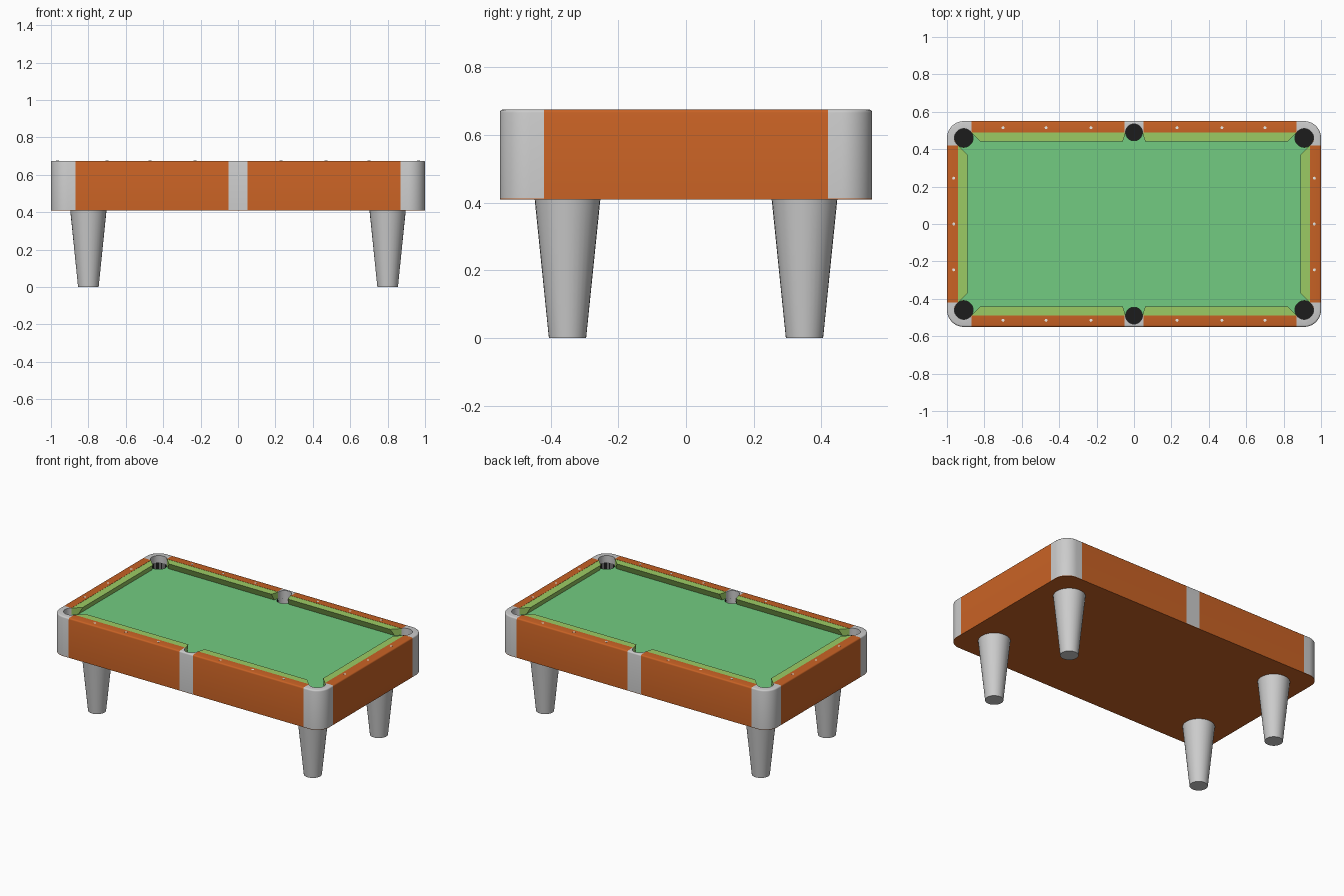
import bpy, bmesh
from math import cos, sin, radians

if "Cube" in bpy.data.objects:
    bpy.data.objects.remove(bpy.data.objects["Cube"])

BASE, BODY, BED, TOP = 0.41, 0.413, 0.63, 0.675
CORNER, CORNER_R = (0.91, 0.46), 0.05      # corner pocket
SIDE, SIDE_R = (0.0, 0.49), 0.045          # side pocket


def material(name, rgb):
    m = bpy.data.materials.new(name)
    m.diffuse_color = (*rgb, 1)
    m.use_nodes = True
    m.node_tree.nodes["Principled BSDF"].inputs["Base Color"].default_value = m.diffuse_color
    return m


WOOD = material("orange_wood", (0.58, 0.122, 0.018))
CLOTH = material("green_cloth", (0.17, 0.6, 0.22))
LIME = material("lime_cushion", (0.33, 0.6, 0.127))
BLACK = material("pocket_black", (0.012, 0.012, 0.012))
WHITE = material("marker_white", (0.85, 0.83, 0.78))


def arc(c, r, a0, a1, n=16):
    return [(c[0] + r * cos(radians(a0 + (a1 - a0) * i / n)),
             c[1] + r * sin(radians(a0 + (a1 - a0) * i / n))) for i in range(n + 1)]


def flip(points, sx, sy):
    return [(x * sx, y * sy) for x, y in points]


def finish(name, bm, mat):
    me = bpy.data.meshes.new(name)
    bm.to_mesh(me)
    bm.free()
    if mat:
        me.materials.append(mat)
    ob = bpy.data.objects.new(name, me)
    bpy.context.collection.objects.link(ob)
    return ob


def prism(name, outline, z0, z1, mat=None, lower=None, rounded=0):
    """Extrude an outline; the first `rounded` points get a rounded top edge."""
    bm = bmesh.new()
    top = [bm.verts.new((x, y, z1)) for x, y in outline]
    bot = [bm.verts.new((x, y, z0)) for x, y in (lower or outline)]
    n = len(top)
    bm.faces.new(top)
    bm.faces.new(bot[::-1])
    for i in range(n):
        j = (i + 1) % n
        bm.faces.new((top[j], top[i], bot[i], bot[j]))
    bmesh.ops.recalc_face_normals(bm, faces=bm.faces)
    if rounded:
        edges = [bm.edges.get((top[i], top[i + 1])) for i in range(rounded - 1)]
        bmesh.ops.bevel(bm, geom=edges, offset=0.009, segments=3, profile=0.5,
                        affect='EDGES')
    return finish(name, bm, mat)


def cone(name, x, y, z0, z1, r0, r1, mat=None, n=32, cup=False):
    bm = bmesh.new()
    bmesh.ops.create_cone(bm, cap_ends=True, segments=n, radius1=r0, radius2=r1,
                          depth=z1 - z0)
    bmesh.ops.translate(bm, verts=bm.verts, vec=(x, y, (z0 + z1) / 2))
    if cup:  # open top, facing inwards
        lid = [f for f in bm.faces if f.normal.z > 0.9]
        bmesh.ops.delete(bm, geom=lid, context='FACES_ONLY')
        bmesh.ops.reverse_faces(bm, faces=bm.faces)
    return finish(name, bm, mat)


QUADS = [(1, 1, "back_right"), (-1, 1, "back_left"),
         (-1, -1, "front_left"), (1, -1, "front_right")]

# Underside panel with rounded corners
round_corner = arc((0.91, 0.46), 0.09, 0, 90, 12)
panel = []
for sx, sy, _ in QUADS:
    pts = flip(round_corner, sx, sy)
    panel += pts if sx * sy > 0 else pts[::-1]
prism("underside_panel", panel, BASE, BODY, WOOD)

# Playing bed with pocket bites
bite = arc(CORNER, CORNER_R, -53.13, -216.87)
half_side = arc(SIDE, SIDE_R, -0.01, -90, 10)
bed = []
for sx, sy, _ in QUADS:
    pts = flip(bite + half_side[:-1], sx, sy)
    if sx * sy < 0:
        pts = pts[::-1]
    bed += pts
    if sx * sy > 0:
        bed.append((0, sy * (SIDE[1] - SIDE_R)))
prism("playing_bed", bed, BED - 0.03, BED, CLOTH)

for sx, sy, tag in QUADS:
    # Legs
    cone(tag + "_leg", 0.8 * sx, 0.35 * sy, 0, BASE, 0.055, 0.097)
    # Corner castings and pocket cups
    outer = [(1, 0.42)] + round_corner + [(0.87, 0.55)]
    prism(tag + "_corner_cap",
          flip(outer + arc(CORNER, CORNER_R, 143.13, -53.13, 20), sx, sy),
          BODY, TOP, rounded=len(outer))
    cone(tag + "_pocket", CORNER[0] * sx, CORNER[1] * sy, 0.53, BED - 0.002,
         CORNER_R, CORNER_R, BLACK, cup=True)
    # Long rails and cushions
    prism(tag + "_rail",
          flip([(0.05, 0.55), (0.87, 0.55), (0.87, 0.49), (0.05, 0.49)], sx, sy),
          BODY, TOP, WOOD, rounded=2)
    prism(tag + "_cushion",
          flip([(0.045, 0.49), (0.87, 0.49), (0.82, 0.44), (0.06, 0.44)], sx, sy),
          BED, TOP - 0.001, LIME,
          lower=flip([(0.045, 0.49), (0.87, 0.49), (0.84, 0.46), (0.054, 0.46)], sx, sy))
    # Sight markers on the long rails
    for i, x in enumerate((0.23, 0.47, 0.70)):
        cone(f"{tag}_marker_{i + 1}", x * sx, 0.515 * sy, TOP - 0.002, TOP + 0.0008,
             0.008, 0.008, WHITE, 12)

# Side pockets with their castings
for sy, tag in ((1, "back"), (-1, "front")):
    outline = [(-0.05, 0.55), (0.05, 0.55), (0.05, 0.49)] \
        + arc(SIDE, SIDE_R, 0, 180) + [(-0.05, 0.49)]
    prism(tag + "_side_cap", flip(outline, 1, sy), BODY, TOP, rounded=2)
    cone(tag + "_side_pocket", 0, SIDE[1] * sy, 0.53, BED - 0.002,
         SIDE_R, SIDE_R, BLACK, cup=True)

# End rails, cushions and markers
for sx, tag in ((1, "right"), (-1, "left")):
    prism(tag + "_end_rail",
          flip([(1, -0.42), (1, 0.42), (0.94, 0.42), (0.94, -0.42)], sx, 1),
          BODY, TOP, WOOD, rounded=2)
    prism(tag + "_end_cushion",
          flip([(0.94, -0.42), (0.94, 0.42), (0.89, 0.37), (0.89, -0.37)], sx, 1),
          BED, TOP - 0.001, LIME,
          lower=flip([(0.94, -0.42), (0.94, 0.42), (0.91, 0.39), (0.91, -0.39)], sx, 1))
    for i, y in enumerate((-0.245, 0, 0.245)):
        cone(f"{tag}_end_marker_{i + 1}", 0.964 * sx, y, TOP - 0.002, TOP + 0.0008,
             0.008, 0.008, WHITE, 12)

# Smooth the round surfaces, keep edges sharp
for ob in bpy.context.collection.objects:
    ob.select_set(True)
    bpy.context.view_layer.objects.active = ob
bpy.ops.object.shade_smooth_by_angle(angle=radians(32))
